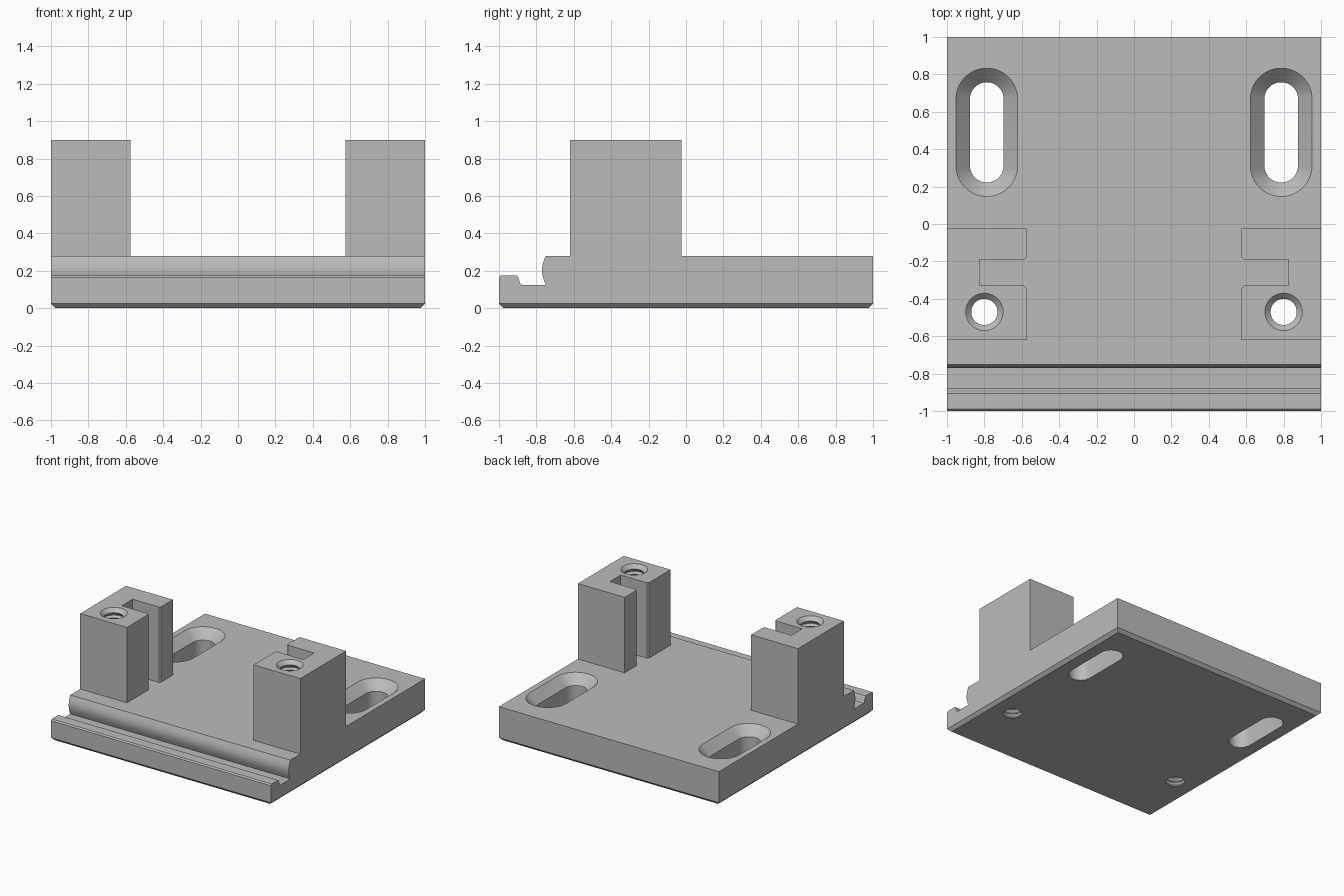
import bpy, bmesh
from math import cos, sin, pi
from mathutils import Vector

cube = bpy.data.objects.get("Cube")
if cube:
    bpy.data.objects.remove(cube, do_unlink=True)

grey = bpy.data.materials.new("plain grey")
grey.use_nodes = True
colour = (0.5, 0.5, 0.5, 1)
grey.diffuse_color = colour
grey.node_tree.nodes["Principled BSDF"].inputs["Base Color"].default_value = colour


def to_object(name, bm):
    bmesh.ops.recalc_face_normals(bm, faces=bm.faces)
    mesh = bpy.data.meshes.new(name)
    bm.to_mesh(mesh)
    bm.free()
    mesh.materials.append(grey)
    obj = bpy.data.objects.new(name, mesh)
    bpy.context.scene.collection.objects.link(obj)
    return obj


def loft(name, rings):
    """Join closed rings of equal length into a capped solid."""
    bm = bmesh.new()
    loops = [[bm.verts.new(p) for p in ring] for ring in rings]
    for a, b in zip(loops, loops[1:]):
        for i in range(len(a)):
            j = (i + 1) % len(a)
            bm.faces.new((a[i], a[j], b[j], b[i]))
    bm.faces.new(loops[0][::-1])
    bm.faces.new(loops[-1])
    return to_object(name, bm)


def stadium(cx, cy, z, r, half=0.0, n=48):
    """Circle stretched along y by a straight half length."""
    ring = []
    for i in range(n):
        a = 2 * pi * (i + 0.5) / n
        ring.append((cx + r * cos(a), cy + r * sin(a) + (half if a < pi else -half), z))
    return ring


def combine(target, other, operation):
    mod = target.modifiers.new(operation.lower(), 'BOOLEAN')
    mod.operation = operation
    mod.solver = 'EXACT'
    mod.object = other
    bpy.context.view_layer.update()
    evaluated = target.evaluated_get(bpy.context.evaluated_depsgraph_get())
    mesh = bpy.data.meshes.new_from_object(evaluated)
    target.modifiers.clear()
    target.data = mesh
    bpy.data.objects.remove(other, do_unlink=True)


TOP, TOWER_TOP, CHAMFER = 0.28, 0.90, 0.025

# Base plate: side profile with front lip, groove and bulging ridge
profile = [(1, CHAMFER), (1, TOP), (-0.75, TOP)]
for i in range(1, 12):
    t = i / 12
    profile.append((-0.75 - 0.02 * sin(pi * t), TOP + (0.125 - TOP) * t))
profile += [(-0.75, 0.125), (-0.88, 0.125), (-0.888, 0.133), (-0.895, 0.16),
            (-0.905, 0.175), (-0.99, 0.175), (-1, 0.165), (-1, CHAMFER)]
plate = loft("mounting_plate", [[(x, y, z) for y, z in profile] for x in (-1, 1)])

# Chamfer around the underside
bm = bmesh.new()
bm.from_mesh(plate.data)
bm.normal_update()
bottom = min(bm.faces, key=lambda f: f.calc_center_median().z)
cap = bmesh.ops.extrude_discrete_faces(bm, faces=[bottom])["faces"][0]
ring = list(cap.verts)
for v in ring:
    v.co = Vector((v.co.x * (1 - CHAMFER), v.co.y * (1 - CHAMFER), 0))
bmesh.ops.remove_doubles(bm, verts=bm.verts, dist=0.0001)
bmesh.ops.recalc_face_normals(bm, faces=bm.faces)
bm.to_mesh(plate.data)
bm.free()

# Towers with a vertical notch on the inner side
R = 0.012
outline = [(1, -0.62), (1, -0.025), (0.575, -0.025), (0.575, -0.19 + R),
           (0.575 + R, -0.19), (0.825, -0.19), (0.825, -0.33),
           (0.575 + R, -0.33), (0.575, -0.33 - R), (0.575, -0.62)]
for side in (-1, 1):
    tower = loft("tower", [[(side * x, y, z) for x, y in outline]
                           for z in (0.2, TOWER_TOP)])
    combine(plate, tower, 'UNION')

for side in (-1, 1):
    # Countersunk long slots
    cx = side * 0.787
    slot = loft("slot_cutter", [
        stadium(cx, 0.49, -0.1, 0.09, 0.178),
        stadium(cx, 0.49, TOP - 0.075, 0.09, 0.178),
        stadium(cx, 0.49, TOP, 0.165, 0.178),
        stadium(cx, 0.49, TOP + 0.1, 0.165, 0.178)])
    combine(plate, slot, 'DIFFERENCE')

    # Threaded holes through the towers
    cx, cy, pitch = side * 0.80, -0.47, 0.036
    rings = [stadium(cx, cy, -0.054, 0.07)]
    for k in range(25):
        z = -0.036 + k * pitch
        rings += [stadium(cx, cy, z, 0.07), stadium(cx, cy, z + 0.014, 0.087),
                  stadium(cx, cy, z + 0.02, 0.087)]
    rings += [stadium(cx, cy, TOWER_TOP - 0.03, 0.07),
              stadium(cx, cy, TOWER_TOP, 0.10),
              stadium(cx, cy, TOWER_TOP + 0.1, 0.10)]
    combine(plate, loft("hole_cutter", rings), 'DIFFERENCE')

bpy.ops.object.select_all(action='DESELECT')
plate.select_set(True)
bpy.context.view_layer.objects.active = plate
bpy.ops.object.shade_smooth_by_angle(angle=0.5)
